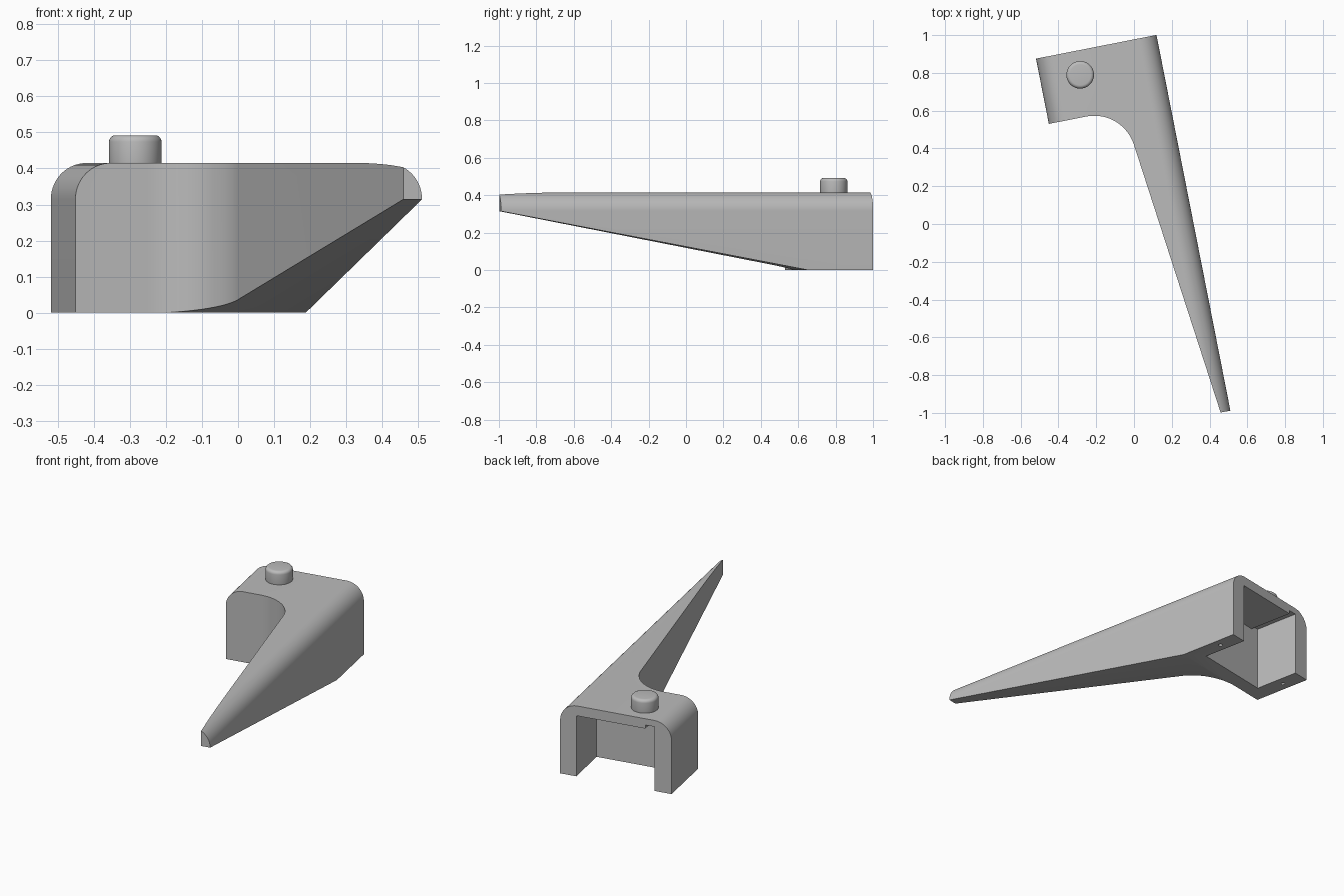
import bpy, bmesh
from math import sin, cos, radians

cube = bpy.data.objects.get("Cube")
if cube:
    bpy.data.objects.remove(cube, do_unlink=True)

TURN = radians(11.13)          # the whole part is turned about z
LEFT, RIGHT, BACK, FRONT, TIP = -0.34, 0.31, 0.959, 0.607, -1.068
HEIGHT, ROUND = 0.415, 0.1
PIN_U, PIN_V = -0.127, 0.83

grey = bpy.data.materials.new("plain grey")
grey.use_nodes = True
colour = (0.5, 0.5, 0.5, 1)
grey.diffuse_color = colour
grey.node_tree.nodes["Principled BSDF"].inputs["Base Color"].default_value = colour


def arc(cx, cy, r, start, end, steps):
    angles = [radians(start + (end - start) * i / steps) for i in range(steps + 1)]
    return [(cx + r * cos(a), cy + r * sin(a)) for a in angles]


def prism(name, outline, axis, lo, hi):
    """Extrude a 2D outline along the given axis."""
    place = {"x": lambda p, d: (d, p[0], p[1]),
             "y": lambda p, d: (p[0], d, p[1]),
             "z": lambda p, d: (p[0], p[1], d)}[axis]
    bm = bmesh.new()
    low = [bm.verts.new(place(p, lo)) for p in outline]
    high = [bm.verts.new(place(p, hi)) for p in outline]
    bm.faces.new(low)
    bm.faces.new(high)
    n = len(outline)
    for i in range(n):
        j = (i + 1) % n
        bm.faces.new((low[i], low[j], high[j], high[i]))
    bmesh.ops.recalc_face_normals(bm, faces=bm.faces)
    mesh = bpy.data.meshes.new(name)
    bm.to_mesh(mesh)
    bm.free()
    obj = bpy.data.objects.new(name, mesh)
    bpy.context.collection.objects.link(obj)
    mesh.materials.append(grey)
    return obj


def activate(obj):
    bpy.ops.object.select_all(action="DESELECT")
    obj.select_set(True)
    bpy.context.view_layer.objects.active = obj


def carve(obj, cutter, operation="DIFFERENCE"):
    mod = obj.modifiers.new("carve", "BOOLEAN")
    mod.operation, mod.solver, mod.object = operation, "EXACT", cutter
    activate(obj)
    bpy.ops.object.modifier_apply(modifier=mod.name)
    bpy.data.objects.remove(cutter, do_unlink=True)


def box(name, u0, u1, v0, v1, z0, z1):
    return prism(name, [(u0, v0), (u1, v0), (u1, v1), (u0, v1)], "z", z0, z1)


# Body: round-shouldered section drawn from the tip to the back
shoulder = HEIGHT - ROUND
section = ([(LEFT, 0), (RIGHT, 0)]
           + arc(RIGHT - ROUND, shoulder, ROUND, 0, 90, 14)
           + arc(LEFT + ROUND, shoulder, ROUND, 90, 180, 14))
body = prism("body_with_arm", section, "y", TIP, BACK)

# Plan outline: square block, inner fillet and tapering arm
plan = ([(-0.5, 1.1), (-0.5, FRONT)]
        + arc(-0.138, FRONT - 0.22, 0.22, 90, 6.8, 20)
        + [(0.273, -1.2), (0.5, -1.2), (0.5, 1.1)])
carve(body, prism("plan_cutter", plan, "z", -0.2, 0.7), "INTERSECT")

# Sloping underside of the arm
slope = shoulder / (FRONT - TIP)
wedge = [(0.604 + 0.3, -0.3 * slope), (-1.3, slope * 1.904), (-1.3, -0.3), (0.904, -0.3)]
carve(body, prism("underside_cutter", wedge, "x", -0.6, 0.6))

# Pocket open to the back and bottom, with a shallow groove in its ceiling
carve(body, box("pocket_cutter", -0.24, 0.216, 0.69, 1.1, -0.2, 0.357))
carve(body, box("groove_cutter", -0.24, -0.187, 0.69, 1.1, 0.3, 0.378))

# Small holes under both side walls
for u in (-0.29, 0.263):
    carve(body, prism("hole_cutter", arc(u, PIN_V, 0.011, 0, 337.5, 15), "z", -0.1, 0.06))

# Push button on top, with a softened rim
button = prism("button", arc(PIN_U, PIN_V, 0.073, 0, 352.5, 47), "z", 0.4, 0.492)
rim = button.modifiers.new("rim", "BEVEL")
rim.width, rim.segments, rim.limit_method = 0.018, 5, "ANGLE"
rim.angle_limit = radians(40)
activate(button)
bpy.ops.object.modifier_apply(modifier=rim.name)

for obj in (body, button):
    obj.rotation_euler.z = TURN
    activate(obj)
    bpy.ops.object.shade_smooth_by_angle(angle=radians(30))
